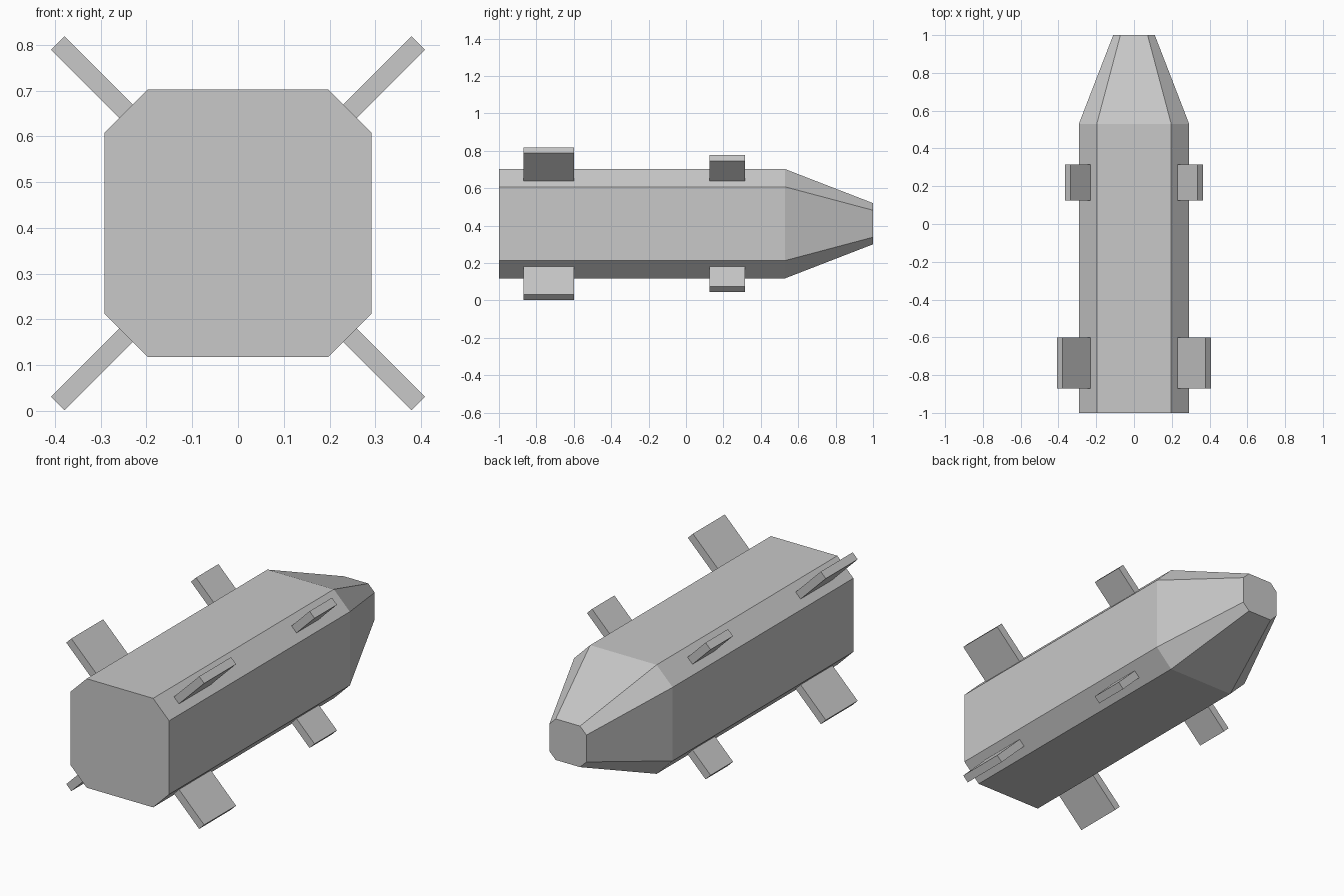
import bpy
import bmesh
import math
from mathutils import Matrix

cube = bpy.data.objects.get("Cube")
if cube:
    bpy.data.objects.remove(cube, do_unlink=True)

AXIS_Z = 0.41  # height of the long axis

GREY = (0.58, 0.58, 0.58, 1)
grey = bpy.data.materials.new("light grey")
grey.use_nodes = True
grey.diffuse_color = GREY
grey.node_tree.nodes["Principled BSDF"].inputs["Base Color"].default_value = GREY


def finish(bm, name):
    bmesh.ops.recalc_face_normals(bm, faces=bm.faces)
    mesh = bpy.data.meshes.new(name)
    bm.to_mesh(mesh)
    bm.free()
    mesh.materials.append(grey)
    obj = bpy.data.objects.new(name, mesh)
    bpy.context.collection.objects.link(obj)
    return obj


def octagon(bm, y, half, flat):
    """Ring of a square section with cut corners."""
    quarter = [(half, -flat), (half, flat)]
    ring = []
    for turn in range(4):
        c, s = round(math.cos(turn * math.pi / 2)), round(math.sin(turn * math.pi / 2))
        ring += [bm.verts.new((x * c - z * s, y, AXIS_Z + x * s + z * c)) for x, z in quarter]
    return ring


# Body: straight chamfered hull with a tapered nose
bm = bmesh.new()
rings = [octagon(bm, -1, 0.292, 0.197),
         octagon(bm, 0.53, 0.292, 0.197),
         octagon(bm, 1, 0.11, 0.072)]
for a, b in zip(rings, rings[1:]):
    for i in range(8):
        j = (i + 1) % 8
        bm.faces.new((a[i], a[j], b[j], b[i]))
bm.faces.new(rings[0])
bm.faces.new(rings[-1])
finish(bm, "body")


# Fins: flat plates standing out from the four chamfers
def fin(name, angle, y0, y1, tip, root=0.3, thick=0.042):
    bm = bmesh.new()
    size = Matrix.Diagonal((tip - root, y1 - y0, thick, 1))
    place = Matrix.Translation(((tip + root) / 2, (y0 + y1) / 2, 0))
    turn = Matrix.Translation((0, 0, AXIS_Z)) @ Matrix.Rotation(-angle, 4, 'Y')
    bmesh.ops.create_cube(bm, size=1, matrix=turn @ place @ size)
    finish(bm, name)


corners = ["upper_left", "upper_right", "lower_right", "lower_left"]
for i, corner in enumerate(corners):
    angle = math.radians(45 + 90 * i)
    fin(corner + "_large_fin", angle, -0.87, -0.60, 0.557)
    fin(corner + "_small_fin", angle, 0.125, 0.315, 0.497)
